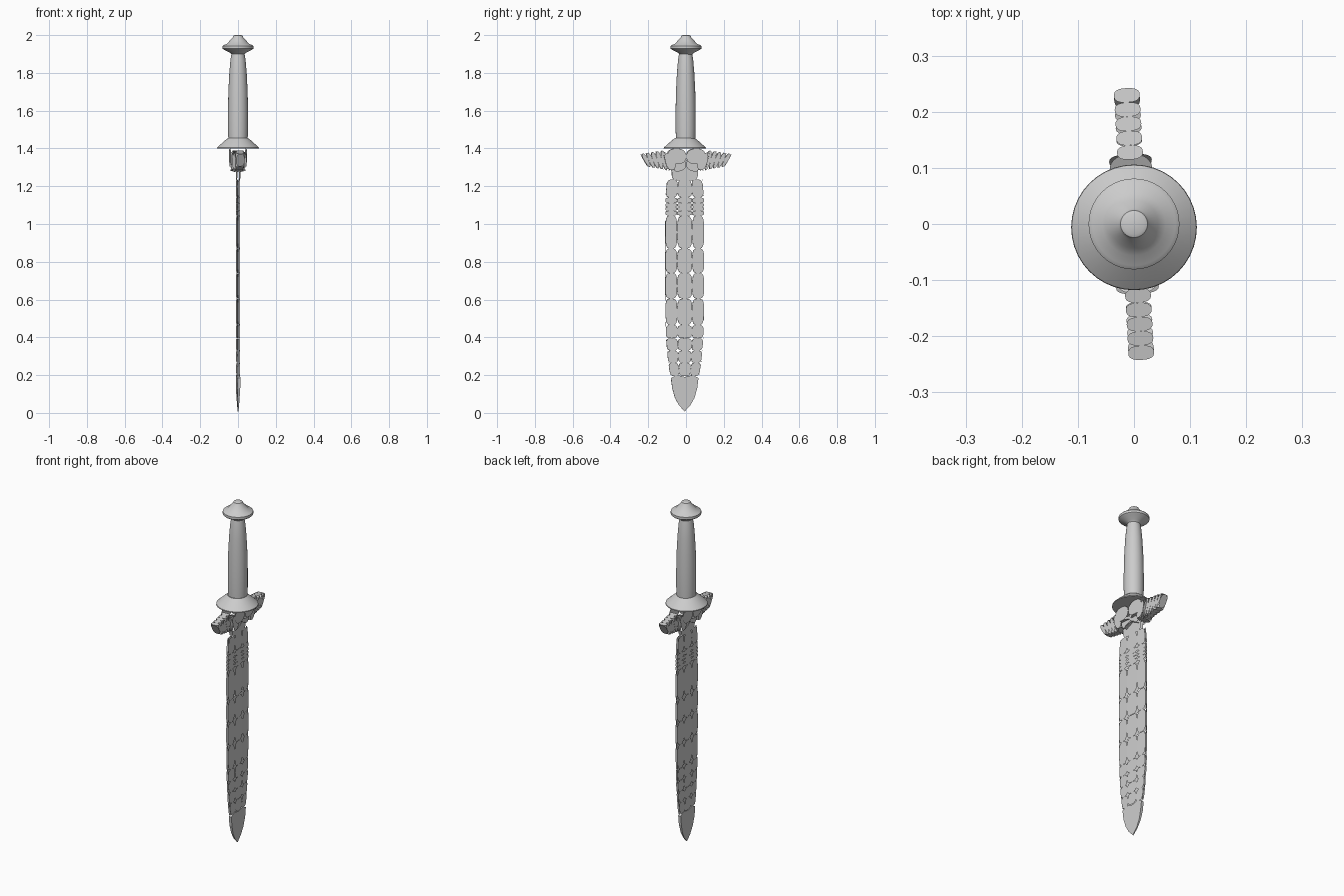
import bpy, bmesh, math
from mathutils import Vector, Matrix

if "Cube" in bpy.data.objects:
    bpy.data.objects.remove(bpy.data.objects["Cube"])

TILT = Matrix.Rotation(math.radians(3.2), 4, 'Z')


def finish(name, bm, matrix=Matrix()):
    bm.transform(matrix)
    me = bpy.data.meshes.new(name)
    bm.to_mesh(me)
    bm.free()
    ob = bpy.data.objects.new(name, me)
    bpy.context.collection.objects.link(ob)
    return ob


def plate(bm, a, b, c, d, power=2.0, scale=1.0, n=28):
    """Loose rounded plate inscribed in the quad a-b-c-d."""
    a, b, c, d = (Vector(p) for p in (a, b, c, d))
    verts = []
    for i in range(n):
        t = math.tau * i / n
        u, v = (0.5 + 0.5 * scale * math.copysign(abs(f) ** (2 / power), f)
                for f in (math.cos(t), math.sin(t)))
        verts.append(bm.verts.new(a.lerp(b, u).lerp(d.lerp(c, u), v)))
    bm.faces.new(verts)


def lathe(name, profile, y=0.0, n=40):
    bm = bmesh.new()
    rings = [[bm.verts.new((r * math.cos(math.tau * i / n),
                            y + r * math.sin(math.tau * i / n), z))
              for i in range(n)] for r, z in profile]
    for p, q in zip(rings, rings[1:]):
        for i in range(n):
            j = (i + 1) % n
            bm.faces.new((p[i], p[j], q[j], q[i]))
    bm.faces.new(rings[0][::-1])
    bm.faces.new(rings[-1])
    ob = finish(name, bm)
    bpy.context.view_layer.objects.active = ob
    ob.select_set(True)
    bpy.ops.object.shade_smooth_by_angle(angle=math.radians(35))
    ob.select_set(False)


# Blade plates: three columns on both faces plus narrow edge plates
def half_width(z):
    pts = [(0.18, 0.073), (0.27, 0.088), (0.4, 0.099), (0.6, 0.103),
           (1.0, 0.103), (1.15, 0.102), (1.235, 0.093)]
    for (z0, w0), (z1, w1) in zip(pts, pts[1:]):
        if z <= z1:
            return w0 + (w1 - w0) * (z - z0) / (z1 - z0)
    return pts[-1][1]


MID, CY, T = 0.04, -0.007, 0.008
rows = [0.195, 0.265, 0.33, 0.395, 0.465, 0.605, 0.74, 0.87, 1.045,
        1.07, 1.09, 1.11, 1.14, 1.235]
bm = bmesh.new()
for z0, z1 in zip(rows, rows[1:]):
    w0, w1 = half_width(z0), half_width(z1)
    for x in (-T, T):
        m0, m1 = MID * w0 / 0.103, MID * w1 / 0.103
        plate(bm, (x, CY - m0, z0), (x, CY + m0, z0),
              (x, CY + m1, z1), (x, CY - m1, z1), 3.6)
        for s in (-1, 1):
            plate(bm, (x, CY + s * m0, z0), (x * 0.7, CY + s * w0, z0),
                  (x * 0.7, CY + s * w1, z1), (x, CY + s * m1, z1), 3.6)
    for s in (-1, 1):
        plate(bm, (-T * .7, CY + s * w0, z0), (T * .7, CY + s * w0, z0),
              (T * .7, CY + s * w1, z1), (-T * .7, CY + s * w1, z1), 3)
finish("blade_plates", bm, TILT)

# Blade tip and neck
bm = bmesh.new()
tip = [(0.073, 0.185), (0.066, 0.13), (0.052, 0.08), (0.03, 0.04), (0.0, 0.008)]
outline = tip + [(-y, z) for y, z in tip[-2::-1]] + [(-0.04, 0.2), (0.0, 0.19), (0.04, 0.2)]
sides = [[bm.verts.new((s * T * min(1, 0.2 + z * 6), CY + y, z)) for y, z in outline]
         for s in (-1, 1)]
for ring in sides:
    bm.faces.new(ring)
for i in range(len(outline)):
    j = (i + 1) % len(outline)
    bm.faces.new((sides[0][i], sides[0][j], sides[1][j], sides[1][i]))
for x in (-T, T):
    plate(bm, (x, -0.075, 1.23), (x, 0.062, 1.23),
          (x, 0.065, 1.34), (x, -0.078, 1.34), 5)
finish("blade_tip_and_neck", bm, TILT)

# Guard: loose rounded plates around a chain of slanted box segments
def segment(bm, s, inner, outer, h, power=2.2, cap=False):
    """inner/outer: (y bottom, z bottom, y top, z top); h: half depth."""
    def p(x, sec, top):
        return (x, s * sec[2 * top], sec[2 * top + 1])
    for x in (-h, h):
        plate(bm, p(x, inner, 0), p(x, outer, 0), p(x, outer, 1), p(x, inner, 1), power)
    for top in (0, 1):
        plate(bm, p(-h, inner, top), p(h, inner, top),
              p(h, outer, top), p(-h, outer, top), power)
    if cap:
        plate(bm, p(-h, outer, 0), p(h, outer, 0), p(h, outer, 1), p(-h, outer, 1), 2.6)


bm = bmesh.new()
for s in (-1, 1):
    segment(bm, s, (0.0, 1.315, 0.0, 1.40), (0.095, 1.32, 0.105, 1.40), 0.042)
    segment(bm, s, (0.05, 1.29, 0.07, 1.36), (0.10, 1.28, 0.125, 1.385), 0.038, cap=True)
    cuts = [(0.095 + 0.022 * i, 1.285 + 0.004 * i,
             0.115 + 0.0255 * i, 1.39 - 0.004 * i) for i in range(6)]
    for i, (p, q) in enumerate(zip(cuts, cuts[1:])):
        segment(bm, s, p, q, 0.023, 2.6, cap=i == 4)
    # sloping shoulder plates between blade neck and guard
    for x in (-0.025, 0.025):
        plate(bm, (x, 0.0, 1.29), (x, s * 0.065, 1.27),
              (x, s * 0.075, 1.34), (x, 0.0, 1.34), 2.6)
    plate(bm, (-0.03, s * 0.05, 1.275), (0.03, s * 0.05, 1.275),
          (0.03, 0.0, 1.30), (-0.03, 0.0, 1.30), 2.6)
finish("guard_plates", bm, TILT)

# Turned handle parts
lathe("collar", [(0.112, 1.40), (0.111, 1.405), (0.066, 1.445), (0.052, 1.455)], -0.006)
lathe("grip", [(0.051, 1.445), (0.053, 1.5), (0.053, 1.6), (0.051, 1.7),
               (0.046, 1.8), (0.040, 1.87), (0.034, 1.905)], -0.002)
lathe("pommel", [(0.033, 1.897), (0.042, 1.907), (0.074, 1.922), (0.081, 1.928),
                 (0.081, 1.942), (0.074, 1.948), (0.056, 1.955), (0.043, 1.972),
                 (0.028, 1.988), (0.024, 1.997), (0.018, 2.0)])
